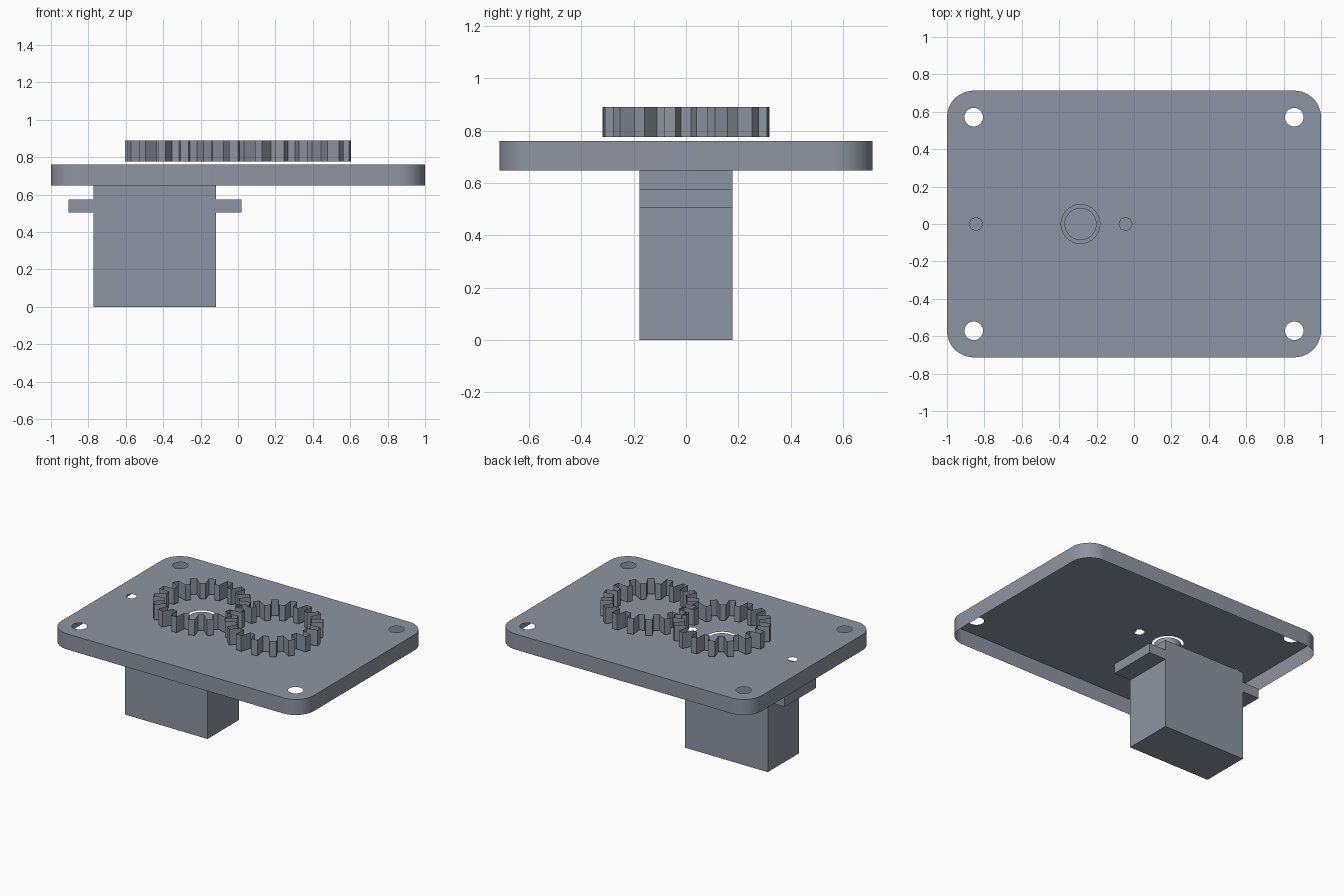
import bpy, bmesh
from math import sin, cos, pi, radians

cube = bpy.data.objects.get("Cube")
if cube:
    bpy.data.objects.remove(cube, do_unlink=True)

# One slate grey finish for every part
grey = bpy.data.materials.new("slate_grey")
grey.use_nodes = True
COLOUR = (0.27, 0.30, 0.36, 1)
grey.diffuse_color = COLOUR
grey.node_tree.nodes["Principled BSDF"].inputs["Base Color"].default_value = COLOUR

AXLE_X = 0.286
PLATE_TOP, PLATE_BOTTOM = 0.76, 0.648


def finish(name, bm, smooth=False):
    mesh = bpy.data.meshes.new(name)
    bm.to_mesh(mesh)
    bm.free()
    mesh.materials.append(grey)
    ob = bpy.data.objects.new(name, mesh)
    bpy.context.collection.objects.link(ob)
    if smooth:
        bpy.ops.object.select_all(action="DESELECT")
        ob.select_set(True)
        bpy.context.view_layer.objects.active = ob
        bpy.ops.object.shade_smooth_by_angle(angle=radians(30))
    return ob


def arc(cx, cy, r, start, end, steps):
    return [(cx + r * cos(start + (end - start) * i / steps),
             cy + r * sin(start + (end - start) * i / steps)) for i in range(steps + 1)]


def circle(cx, cy, r, sides):
    return arc(cx, cy, r, 0, 2 * pi, sides)[:-1]


def loop_edges(bm, points, z):
    verts = [bm.verts.new((x, y, z)) for x, y in points]
    return [bm.edges.new((a, b)) for a, b in zip(verts, verts[1:] + verts[:1])]


def wall(bm, points, z0, z1):
    """Open band of upright faces along a closed counterclockwise outline."""
    low = [bm.verts.new((x, y, z0)) for x, y in points]
    high = [bm.verts.new((x, y, z1)) for x, y in points]
    for i in range(len(points)):
        j = (i + 1) % len(points)
        bm.faces.new((low[i], low[j], high[j], high[i]))


# Mounting plate: a pierced top sheet with a thin rim, open below
def build_plate():
    half_x, half_y, r = 1.0, 0.713, 0.143
    outline = []
    for k, (sx, sy) in enumerate(((1, 1), (-1, 1), (-1, -1), (1, -1))):
        outline += arc(sx * (half_x - r), sy * (half_y - r), r,
                       k * pi / 2, (k + 1) * pi / 2, 12)
    bm = bmesh.new()
    edges = loop_edges(bm, outline, PLATE_TOP)
    for sx in (-1, 1):
        for sy in (-1, 1):
            edges += loop_edges(bm, circle(sx * 0.857, sy * 0.571, 0.05, 32), PLATE_TOP)
    for x in (-0.845, -0.045):
        edges += loop_edges(bm, circle(x, 0, 0.035, 8), PLATE_TOP)
    edges += loop_edges(bm, circle(-AXLE_X, 0, 0.104, 32), PLATE_TOP)
    bmesh.ops.triangle_fill(bm, edges=edges, use_beauty=True, normal=(0, 0, 1))
    for f in bm.faces:
        f.normal_update()
        if f.normal.z < 0:
            f.normal_flip()
    wall(bm, outline, PLATE_BOTTOM, PLATE_TOP)
    bmesh.ops.remove_doubles(bm, verts=bm.verts, dist=0.0001)
    finish("mounting_plate", bm, smooth=True)


# Motor body with a fixing tab at each end
def build_motor():
    x0, x1, tab0, tab1 = -0.773, -0.117, -0.907, 0.018
    tab_low, tab_high, depth = 0.504, 0.574, 0.178
    profile = [(x0, 0), (x1, 0), (x1, tab_low), (tab1, tab_low), (tab1, tab_high),
               (x1, tab_high), (x1, PLATE_BOTTOM), (x0, PLATE_BOTTOM),
               (x0, tab_high), (tab0, tab_high), (tab0, tab_low), (x0, tab_low)]
    bm = bmesh.new()
    face = bm.faces.new([bm.verts.new((x, -depth, z)) for x, z in profile])
    grown = bmesh.ops.extrude_face_region(bm, geom=[face], use_keep_orig=True)
    moved = [v for v in grown["geom"] if isinstance(v, bmesh.types.BMVert)]
    bmesh.ops.translate(bm, verts=moved, vec=(0, 2 * depth, 0))
    bmesh.ops.recalc_face_normals(bm, faces=bm.faces)
    finish("motor_body", bm)


# Drive shaft rising through the large hole
def build_shaft():
    outline = circle(-AXLE_X, 0, 0.086, 32)
    bm = bmesh.new()
    wall(bm, outline, PLATE_BOTTOM, PLATE_TOP - 0.002)
    bm.faces.new([v for v in bm.verts if v.co.z > PLATE_BOTTOM + 0.01])
    finish("drive_shaft", bm, smooth=True)


# Toothed ring, open at top and bottom
def build_gear(name, cx, turn):
    teeth, tip, root = 16, 0.32, 0.243
    step = 2 * pi / teeth
    outline = []
    for i in range(teeth):
        for radius, offset in ((root, -0.3), (tip, -0.18), (tip, 0.18), (root, 0.3)):
            a = (i + turn + offset) * step
            outline.append((cx + radius * cos(a), radius * sin(a)))
    bm = bmesh.new()
    wall(bm, outline, 0.776, 0.89)
    finish(name, bm)


build_plate()
build_motor()
build_shaft()
build_gear("drive_gear", -AXLE_X, 0)
build_gear("driven_gear", AXLE_X, 0.5)
